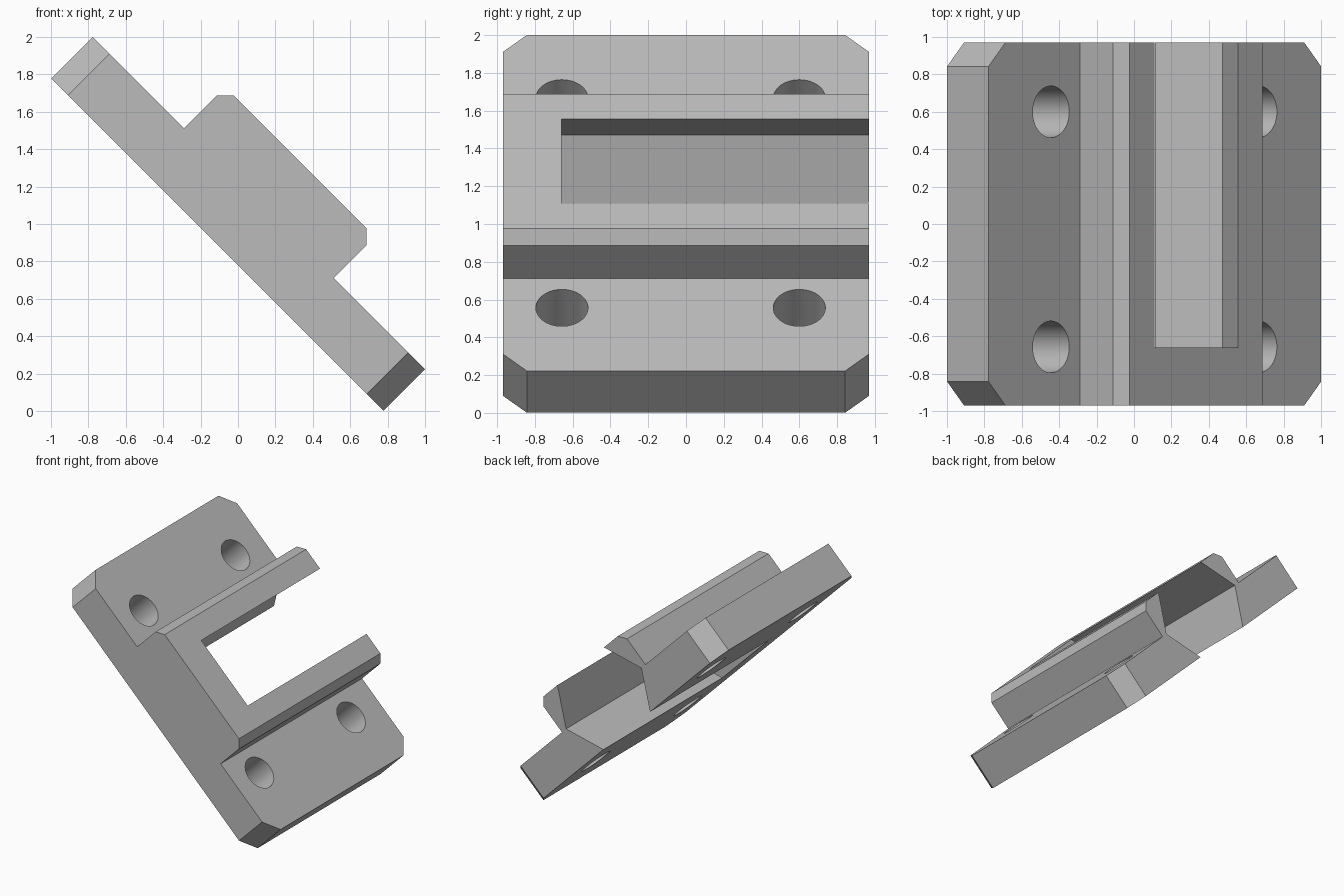
import bpy
import bmesh
import math
from mathutils import Matrix, Vector

cube = bpy.data.objects.get("Cube")
if cube:
    bpy.data.objects.remove(cube, do_unlink=True)

LENGTH, WIDTH = 1.257, 0.97          # half sizes of the plate
PLATE_TOP, RAIL_TOP = 0.313, 0.625   # heights above the underside
CORNER, CHAMFER = 0.127, 0.063

grey = bpy.data.materials.new("plain_grey")
grey.use_nodes = True
grey.diffuse_color = (0.5, 0.5, 0.5, 1)
grey.node_tree.nodes["Principled BSDF"].inputs["Base Color"].default_value = (0.5, 0.5, 0.5, 1)


def prism(name, points, direction):
    """Extrude a closed outline along a direction."""
    bm = bmesh.new()
    face = bm.faces.new([bm.verts.new(p) for p in points])
    ext = bmesh.ops.extrude_face_region(bm, geom=[face])
    moved = [g for g in ext["geom"] if isinstance(g, bmesh.types.BMVert)]
    bmesh.ops.translate(bm, vec=Vector(direction), verts=moved)
    bmesh.ops.recalc_face_normals(bm, faces=bm.faces)
    mesh = bpy.data.meshes.new(name)
    bm.to_mesh(mesh)
    bm.free()
    mesh.materials.append(grey)
    obj = bpy.data.objects.new(name, mesh)
    bpy.context.collection.objects.link(obj)
    return obj


def mirrored(half):
    """Complete a half profile by mirroring it lengthwise."""
    return half + [(-x, z) for x, z in reversed(half)]


def combine(target, cutter, operation):
    """Apply a boolean and remove its helper."""
    cutter.hide_render = True
    mod = target.modifiers.new(operation.lower(), "BOOLEAN")
    mod.operation, mod.object, mod.solver = operation, cutter, "EXACT"
    bpy.ops.object.select_all(action="DESELECT")
    bpy.context.view_layer.objects.active = target
    target.select_set(True)
    bpy.ops.object.modifier_apply(modifier=mod.name)
    bpy.data.objects.remove(cutter, do_unlink=True)


# Base plate with the raised, chamfered block
side = mirrored([
    (LENGTH, 0), (LENGTH, PLATE_TOP), (0.567, PLATE_TOP),
    (0.567, RAIL_TOP - CHAMFER), (0.567 - CHAMFER, RAIL_TOP),
])
bracket = prism("mounting_bracket", [(x, -WIDTH, z) for x, z in side], (0, 2 * WIDTH, 0))

# Clipped plate corners
quarter = [(LENGTH, WIDTH - CORNER), (LENGTH - CORNER, WIDTH)]
outline = mirrored(quarter)
outline += [(-x, -y) for x, y in outline]
combine(bracket, prism("corner_trim", [(x, y, -0.2) for x, y in outline], (0, 0, 1.2)), "INTERSECT")

# Slot with V-shaped side walls, open at the back
slot = mirrored([
    (0.316, -0.1), (0.316, 0), (0.51, PLATE_TOP), (0.316, RAIL_TOP), (0.316, 0.8),
])
combine(bracket, prism("slot_cutter", [(x, -0.66, z) for x, z in slot], (0, 2, 0)), "DIFFERENCE")

# Four screw holes
SIDES = 48
for cx in (-0.785, 0.785):
    for cy in (-0.657, 0.6):
        ring = [(cx + 0.138 * math.cos(math.tau * i / SIDES),
                 cy + 0.138 * math.sin(math.tau * i / SIDES), -0.1) for i in range(SIDES)]
        combine(bracket, prism("hole_cutter", ring, (0, 0, 0.6)), "DIFFERENCE")

# Tilt the finished part onto its lower edge
tilt = Matrix.Translation((-0.11, 0, 0.89)) @ Matrix.Rotation(math.radians(45), 4, "Y")
bracket.data.transform(tilt)
bracket.data.update()
bpy.ops.object.shade_smooth_by_angle(angle=math.radians(25))
